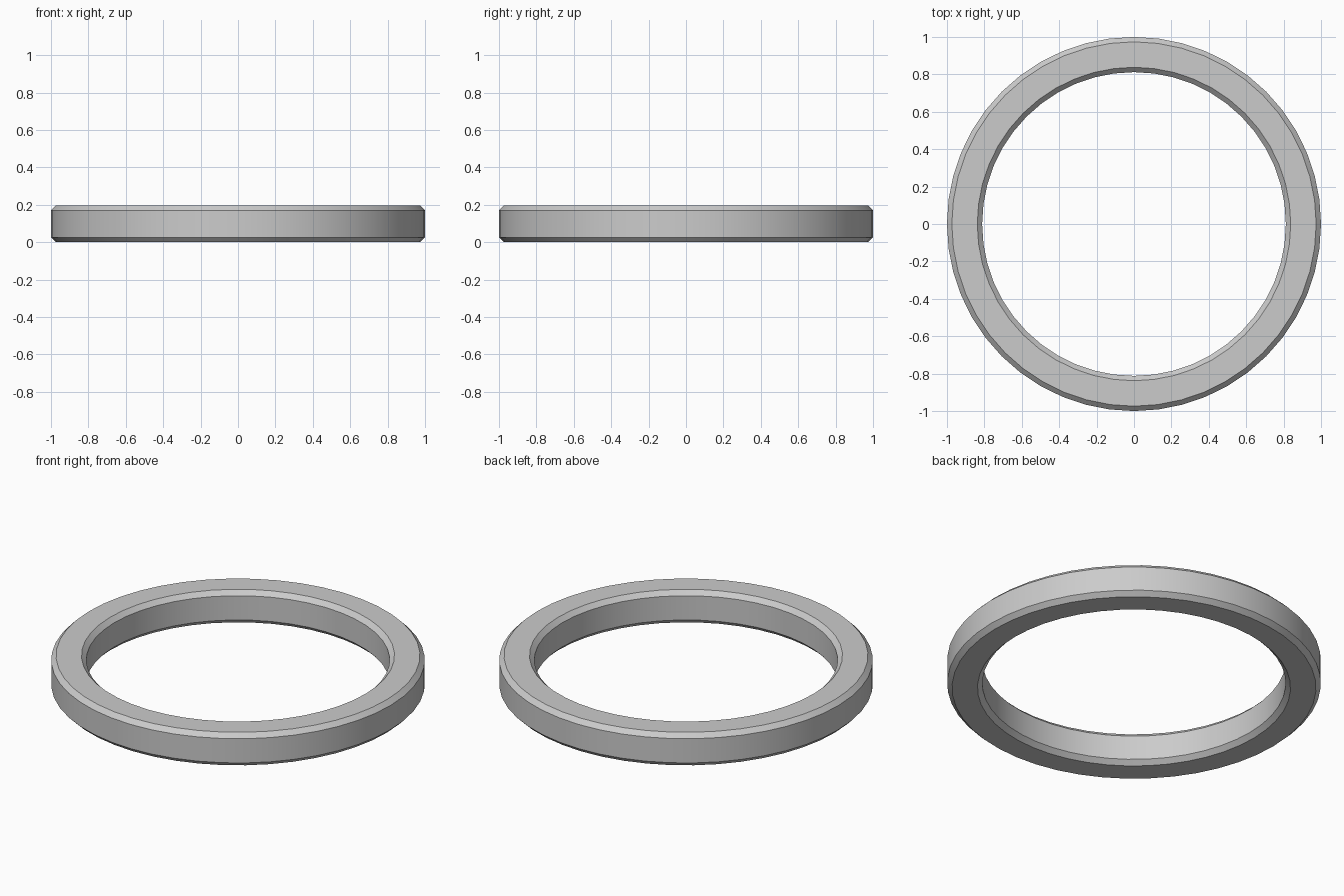
import bpy
from math import cos, sin, tau

if "Cube" in bpy.data.objects:
    bpy.data.objects.remove(bpy.data.objects["Cube"])

SEGMENTS = 48
OUTER, INNER, HEIGHT, BEVEL = 1.0, 0.812, 0.195, 0.026

# Chamfered rectangular cross-section as (radius, z)
profile = [
    (INNER + BEVEL, 0), (OUTER - BEVEL, 0),
    (OUTER, BEVEL), (OUTER, HEIGHT - BEVEL),
    (OUTER - BEVEL, HEIGHT), (INNER + BEVEL, HEIGHT),
    (INNER, HEIGHT - BEVEL), (INNER, BEVEL),
]

# Sweep the cross-section round the z axis
n = len(profile)
verts = [(r * cos(tau * i / SEGMENTS), r * sin(tau * i / SEGMENTS), z)
         for i in range(SEGMENTS) for r, z in profile]
faces = []
for i in range(SEGMENTS):
    a, b = i * n, (i + 1) % SEGMENTS * n
    for j in range(n):
        k = (j + 1) % n
        faces.append((a + j, b + j, b + k, a + k)[::-1])

mesh = bpy.data.meshes.new("ring")
mesh.from_pydata(verts, [], faces)
ring = bpy.data.objects.new("ring", mesh)
bpy.context.collection.objects.link(ring)

# Consistent outward normals
import bmesh
bm = bmesh.new()
bm.from_mesh(mesh)
bmesh.ops.recalc_face_normals(bm, faces=bm.faces)
bm.to_mesh(mesh)
bm.free()

# Smooth round the ring, crisp at the chamfers
bpy.context.view_layer.objects.active = ring
ring.select_set(True)
bpy.ops.object.shade_smooth_by_angle(angle=tau / 12)
